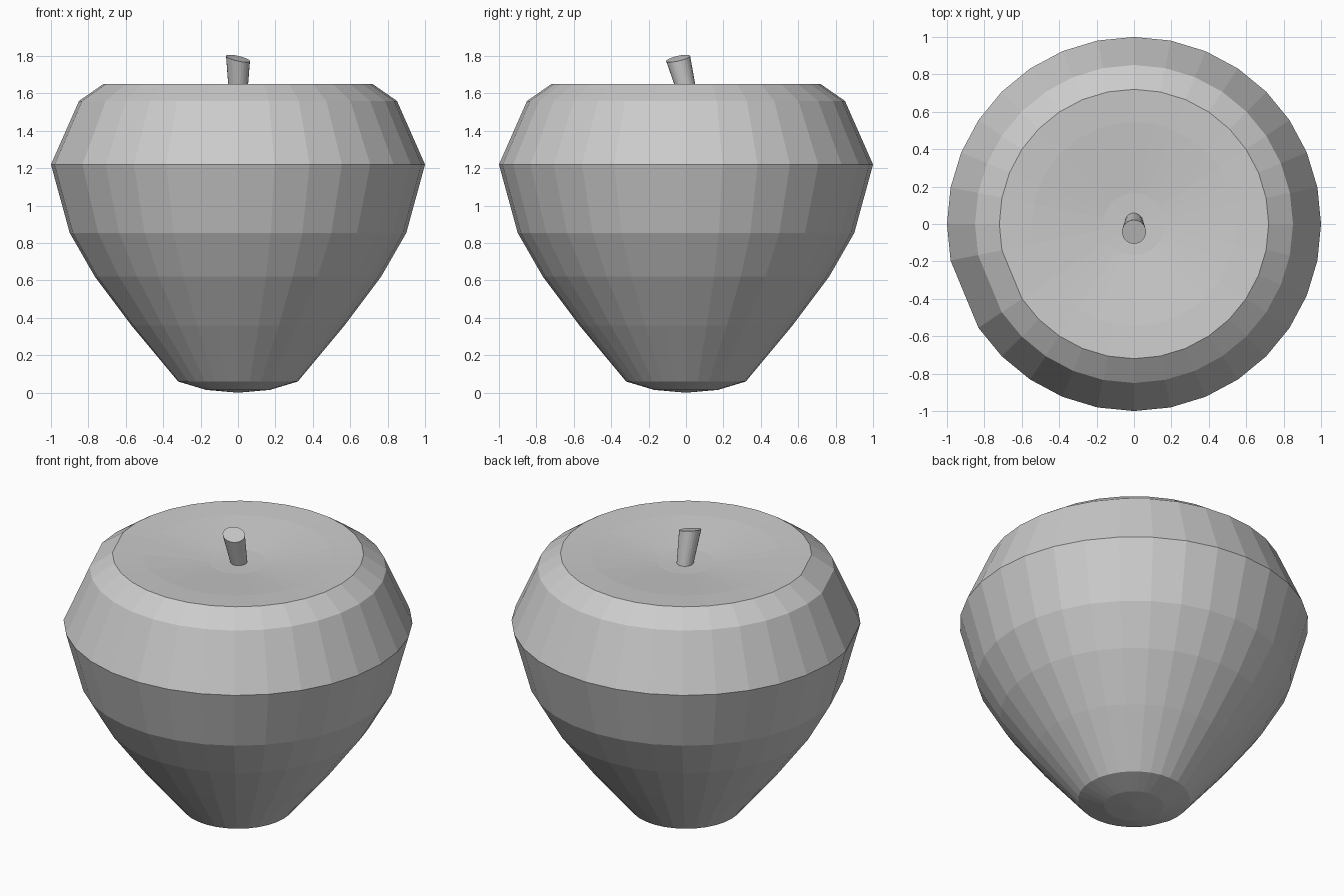
import bpy, bmesh, math
from mathutils import Vector

if "Cube" in bpy.data.objects:
    bpy.data.objects.remove(bpy.data.objects["Cube"])


def skin(name, rings, start=None, end=None):
    """Loft quads through rings of points, closing the ends with a fan to a point or an n-gon."""
    bm = bmesh.new()
    rows = [[bm.verts.new(p) for p in ring] for ring in rings]
    n = len(rows[0])
    for a, b in zip(rows, rows[1:]):
        for i in range(n):
            j = (i + 1) % n
            bm.faces.new((a[i], a[j], b[j], b[i]))
    for row, tip in ((rows[0], start), (rows[-1], end)):
        if tip is None:
            bm.faces.new(row)
        else:
            c = bm.verts.new(tip)
            for i in range(n):
                bm.faces.new((row[i], row[(i + 1) % n], c))
    bmesh.ops.recalc_face_normals(bm, faces=bm.faces)
    mesh = bpy.data.meshes.new(name)
    bm.to_mesh(mesh)
    bm.free()
    obj = bpy.data.objects.new(name, mesh)
    bpy.context.collection.objects.link(obj)
    return obj


# Fruit body: 32-sided lathe with one column left out (the flat spot at back-left of the front)
profile = [(0.17, 0.015), (0.32, 0.06), (0.57, 0.36), (0.765, 0.62), (0.90, 0.855),
           (1.0, 1.22), (0.85, 1.56), (0.72, 1.65), (0.545, 1.64), (0.165, 1.60)]
angles = [2 * math.pi * i / 32 for i in range(32) if i != 18]
rings = [[(r * math.cos(a), r * math.sin(a), z) for a in angles] for r, z in profile]
skin("apple_body", rings, (0, 0, 0), (0, 0, 1.595))

# Stem: leaning, widening upward, with a slanted cut at the top
SIDES = 24


def stem_ring(centre, r, slope):
    pts = []
    for i in range(SIDES):
        a = 2 * math.pi * i / SIDES
        x, y = r * math.cos(a), r * math.sin(a)
        pts.append(Vector(centre) + Vector((x, y, slope * (y - x))))
    return pts


skin("stem", [stem_ring((0, 0.015, 1.57), 0.047, 0.2),
              stem_ring((0, -0.042, 1.787), 0.064, 0.22)])
